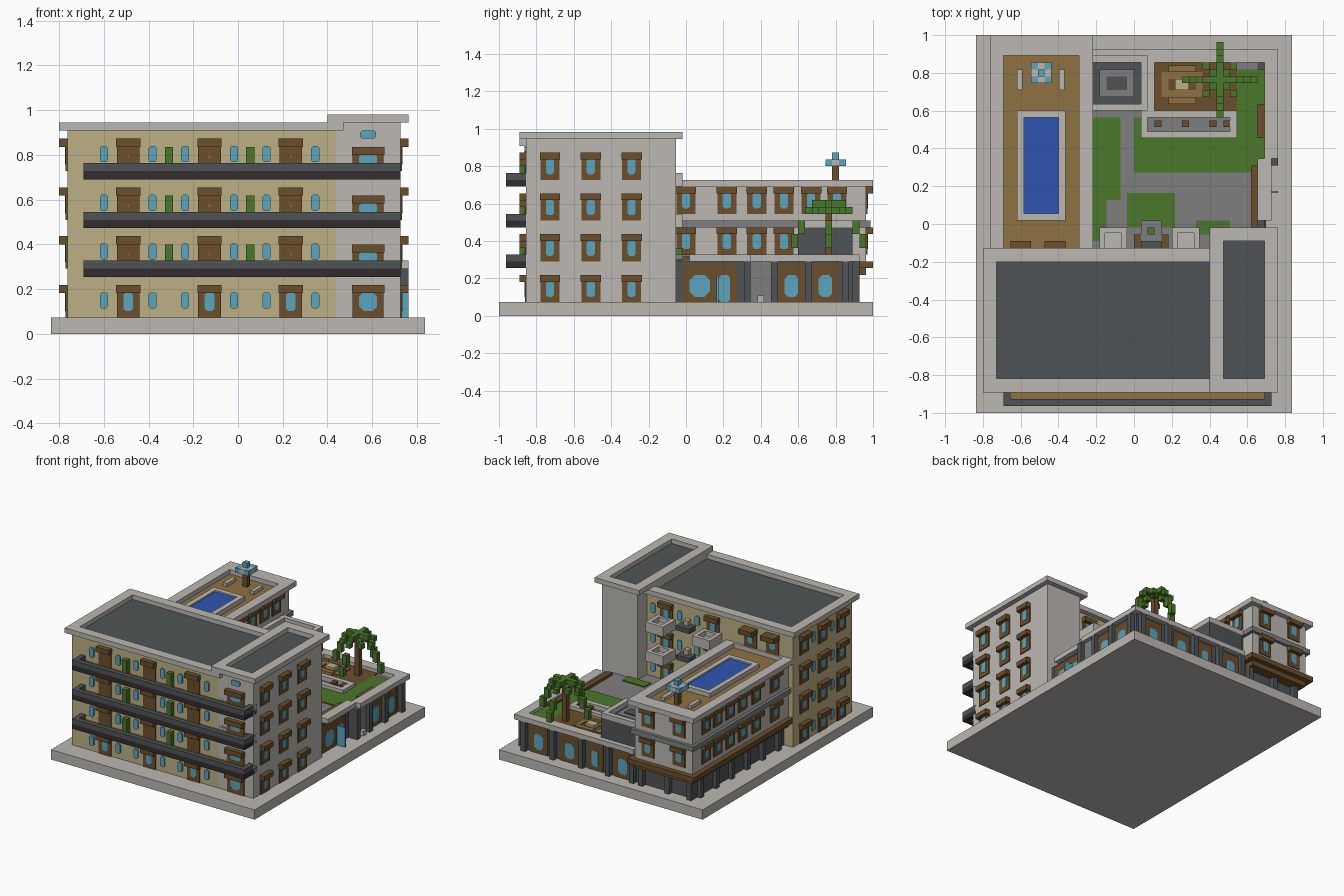
import bpy
import bmesh
from mathutils import Matrix, Vector

if "Cube" in bpy.data.objects:
    bpy.data.objects.remove(bpy.data.objects["Cube"])

UNIT = 2 / 55                      # one building block
ORIGIN = Vector((-23 * UNIT, -1, 0))
COLOURS = {"plaster": "BCB8B3", "sandstone": "BCB085", "slate": "505456", "wood": "6B4E2C",
           "deck": "8F7242", "glass": "5CA5BF", "water": "3054B2", "leaf": "4B772B",
           "paving": "7F7F7F", "charcoal": "342C2E"}


def linear(byte):
    c = byte / 255
    return c / 12.92 if c < 0.04 else ((c + 0.055) / 1.055) ** 2.4


def make_material(name, code):
    rgba = [linear(b) for b in bytes.fromhex(code)] + [1]
    mat = bpy.data.materials.new(name)
    mat.use_nodes = True
    mat.diffuse_color = rgba
    shader = next(n for n in mat.node_tree.nodes if n.type == "BSDF_PRINCIPLED")
    shader.inputs["Base Color"].default_value = rgba
    shader.inputs["Roughness"].default_value = 0.9
    return mat


materials = {name: make_material(name, code) for name, code in COLOURS.items()}
parts = {}


def mesh_for(name, mat):
    return parts.setdefault((name, mat), bmesh.new())


def box(name, mat, x0, x1, y0, y1, z0, z1):
    size = Vector((x1 - x0, y1 - y0, z1 - z0)) * UNIT
    centre = Vector((x0 + x1, y0 + y1, z0 + z1)) * UNIT / 2 + ORIGIN
    matrix = Matrix.Translation(centre) @ Matrix.Diagonal(size).to_4x4()
    bmesh.ops.create_cube(mesh_for(name, mat), size=1, matrix=matrix)


def rim(name, mat, x0, x1, y0, y1, z0, z1, t):
    """Four walls of thickness t around a rectangle."""
    box(name, mat, x0, x1, y0, y0 + t, z0, z1)
    box(name, mat, x0, x1, y1 - t, y1, z0, z1)
    box(name, mat, x0, x0 + t, y0 + t, y1 - t, z0, z1)
    box(name, mat, x1 - t, x1, y0 + t, y1 - t, z0, z1)


def on_wall(name, mat, side, plane, u0, u1, z0, z1, depth):
    """Box standing out from a wall; side is a sign and an axis."""
    end = plane + depth if side[0] == "+" else plane - depth
    a, b = sorted((plane, end))
    if side[1] == "x":
        box(name, mat, a, b, u0, u1, z0, z1)
    else:
        box(name, mat, u0, u1, a, b, z0, z1)


def pane(side, plane, u0, u1, z0, z1, depth=0.26, name="window_glass"):
    """Thin glass plate with clipped corners."""
    bm = mesh_for(name, "glass")
    c = min(u1 - u0, z1 - z0) * 0.25
    outline = [(u0 + c, z0), (u1 - c, z0), (u1, z0 + c), (u1, z1 - c),
               (u1 - c, z1), (u0 + c, z1), (u0, z1 - c), (u0, z0 + c)]
    out = depth if side[0] == "+" else -depth

    def point(u, z, w):
        p = (w, u, z) if side[1] == "x" else (u, w, z)
        return bm.verts.new(Vector(p) * UNIT + ORIGIN)

    back = [point(u, z, plane) for u, z in outline]
    front = [point(u, z, plane + out) for u, z in outline]
    bm.faces.new(front)
    bm.faces.new(back)
    for n in range(8):
        m = (n + 1) % 8
        bm.faces.new((back[n], back[m], front[m], front[n]))


def window(side, plane, u, z, width=3, height=4, glazed=True):
    on_wall("window_frames", "wood", side, plane, u + .1, u + width - .1, z, z + height - 1, .2)
    on_wall("window_lintels", "wood", side, plane, u, u + width, z + height - 1, z + height, 1)
    if glazed:
        pane(side, plane, u + .9, u + width - .9, z + .8, z + height - .9)


# Plinth, main block and corner tower
box("plinth", "plaster", 0, 46, 0, 55, 0, 2)
box("main_block", "sandstone", 2, 35, 4, 23, 2, 25)
rim("main_roof_edge", "plaster", 1, 36, 3, 24, 25, 26, 2)
box("main_roof", "slate", 3, 34, 5, 22, 25, 25.1)
box("tower", "plaster", 35, 43, 4, 26, 2, 26)
rim("tower_roof_edge", "plaster", 34, 44, 3, 27, 26, 27, 2)
box("tower_roof", "slate", 36, 42, 5, 25, 26, 26.1)

# Facades of the main block and tower, floor by floor
for floor in range(4):
    z = 2 + 6 * floor
    for x in (8, 18, 28):
        window("-y", 4, x, z, glazed=floor == 0)
        if floor:
            on_wall("door_knobs", "deck", "-y", 4, x + 1.4, x + 1.6, z + 1.6, z + 1.9, .25)
    for x in (6, 12, 16, 22, 26, 32):
        pane("-y", 4, x, x + 1, z + 1.1, z + 3.1)
    window("-y", 4, 37, z, 4, 3 if floor else 4)
    for y in (6, 12, 18):
        window("+x", 43, y, z)
        window("-x", 2, y, z)
    for y in (10, 16):
        pane("-x", 2, y, y + 1, z + 1.1, z + 3.1)
    if floor:
        # Front balcony with planting
        b = z - 1
        rim("balcony_base", "charcoal", 4, 43, 1, 5, b, b + 1, 1)
        rim("balcony_rail", "slate", 4, 43, 1, 5, b + 1, b + 2, 1)
        box("balcony_floor", "deck", 5, 42, 2, 4, b, b + 1)
        for x in (14, 24):
            box("balcony_plants", "leaf", x, x + 1, 3, 4, z, z + 3)
        # Rear doors and balconies
        for x in (18.5, 29):
            window("+y", 23, x, z)
            if floor > 1:
                box("rear_balcony_floor", "plaster", x - .5, x + 3.5, 23, 27, b, b + 1)
                rim("rear_balcony_rail", "plaster", x - .5, x + 3.5, 23, 27, b + 1, b + 2, .8)
        for x in (23, 27, 33):
            pane("+y", 23, x, x + 1, z + 1.1, z + 3.1)
        box("service_ledge", "slate", 24, 27, 23, 25, z, z + 1)
        box("service_unit", "sandstone", 25, 26, 23, 24, z + 1, z + 2)
pane("-y", 4, 38, 40, 24, 25)

# Pool wing
box("wing_ground_floor", "slate", 4, 17, 23, 52, 2, 7)
box("wing_ledge", "wood", 3, 16, 23, 54, 6, 7)
box("wing_ledge", "wood", 2, 17, 23, 55, 7, 8)
box("wing_walls", "plaster", 3, 16, 23, 54, 8, 19)
box("wing_band", "paving", 2.4, 16.6, 23, 54.6, 13, 14)
rim("wing_roof_edge", "plaster", 2, 17, 21.5, 55, 19, 20, 2)
box("wing_roof_edge", "plaster", 4, 15, 52, 53, 19, 20)
box("wing_deck", "deck", 4, 15, 23, 52, 19, 19.1)
for z in (9, 15):
    for y in (26, 32, 36.4, 40.4, 44.4, 48.2):
        window("+x", 16, y, z)
        window("-x", 3, y, z)
    for x in (4.5, 11.5):
        window("+y", 54, x, z)
for y in range(25, 52, 5):
    box("wing_pilasters", "slate", 3.2, 4, y, y + 1, 2, 6)
for x in (4, 9, 15):
    box("wing_pilasters", "slate", x, x + 1, 52, 53, 2, 6)

# Roof deck: pool, loungers, doors and parasol
rim("pool_edge", "plaster", 6, 13, 28, 44, 19, 20, 1)
box("pool_water", "water", 7, 12, 29, 43, 19, 19.7)
for x in (6, 12.1):
    box("loungers", "plaster", x, x + .8, 47, 50, 19, 19.8)
for x in (5, 10):
    window("+y", 23, x, 20)
    box("deck_door_hood", "wood", x, x + 3, 23, 25, 23, 24)
box("parasol_pole", "wood", 9, 10, 49, 50, 19, 22)
for dx in range(3):
    for dy in range(3):
        tint = "plaster" if (dx + dy) % 2 else "glass"
        box("parasol_canopy", tint, 8 + dx, 9 + dx, 48 + dy, 49 + dy, 22, 23)
box("parasol_top", "glass", 9, 10, 49, 50, 23, 24)

# Shop building with roof garden
box("shop_front", "slate", 17, 42, 23, 37, 2, 8)
box("shop_rear", "slate", 17, 43, 37, 52, 2, 8)
box("garden_paving", "paving", 17, 41, 23, 51, 8, 8.1)
box("garden_parapet", "plaster", 41, 43, 28, 37, 8, 9)
box("garden_parapet", "plaster", 42, 44, 37, 53, 8, 9)
box("garden_parapet", "plaster", 17, 42, 51, 53, 8, 9)

# Shop windows, doors and piers
for side, plane, u0, u1 in (("+x", 42, 27, 32), ("+x", 43, 41, 45), ("+x", 43, 46, 50),
                            ("+y", 52, 37, 41), ("+y", 52, 30, 34), ("+y", 52, 24.5, 28),
                            ("+y", 52, 18, 22)):
    on_wall("shop_frames", "wood", side, plane, u0, u1, 2, 7.6, .2)
    pane(side, plane, u0 + 1, u1 - 1, 2.8, 6, name="shop_glass")
on_wall("shop_frames", "wood", "+x", 42, 32, 35, 2, 7.6, .2)
box("open_glass_door", "glass", 42, 44, 32, 32.3, 2, 6)
pane("+x", 42, 32.3, 34, 2, 6, name="shop_glass")
on_wall("entrance_recess", "paving", "+x", 43, 37, 40, 2, 8, .2)
box("entrance_steps", "plaster", 43, 44, 38, 39, 2, 3)
for y in (36, 40, 45, 50.5):
    box("shop_piers", "slate", 42, 44, y, y + 1, 2, 8)
for x in (17, 22.5, 28.5, 35, 41.5):
    box("shop_piers", "slate", x, x + 1, 52, 53, 2, 8)

# Lawns, beds and path planters
for x0, x1, y0, y1 in ((17, 21, 31, 43), (17, 19, 25, 31), (23, 42, 35, 40), (38, 42, 40, 50),
                       (23, 24, 40, 43), (22, 29, 27, 32), (32, 37, 26, 28)):
    box("lawn", "leaf", x0, x1, y0, y1, 8, 8.3)
for x0, y0, y1 in ((40, 27, 36), (41, 40, 45)):
    box("garden_hedge_bed", "wood", x0, x0 + 1, y0, y1, 8, 8.7)
box("planter", "paving", 24, 27, 25, 28, 8, 9)
box("planter_shrub", "leaf", 25, 26, 26, 27, 9, 10)
for x in (23, 27):
    box("garden_seats", "wood", x, x + 1, 24, 26, 8, 9)

# Raised plant room
box("plant_room", "slate", 17, 25, 44, 52, 8, 13)
rim("plant_room_edge", "plaster", 16, 25, 44, 52, 13, 14, 1)
box("plant_room_unit", "paving", 18, 23, 46, 50, 13, 13.6)
box("plant_room_vent", "slate", 19, 22, 47, 49, 13.6, 13.8)

# Bar counter and seating terrace
rim("bar_counter", "plaster", 24, 38, 40, 44, 8, 9, 1)
for x in (26, 30, 34, 36):
    box("bar_stools", "wood", x, x + 1, 41.6, 42.6, 8, 9)
box("terrace_wall", "plaster", 25, 26, 44, 52, 8, 9)
box("terrace_floor", "wood", 26, 38, 44, 51, 8, 8.3)
box("terrace_table", "sandstone", 29, 31, 47, 48.6, 8, 9)
rim("terrace_rug", "deck", 27, 33, 46, 49.6, 8.3, 8.5, 1)
for y in (45, 49.6):
    box("terrace_benches", "deck", 28, 32, y, y + 1, 8, 9)

# Palm with drooping fronds
box("palm_trunk", "wood", 35, 36, 48, 49, 8, 16)
box("palm_fronds", "leaf", 35, 36, 48, 49, 16, 17)
for dx in (-1, 0, 1):
    for dy in (-1, 0, 1):
        if dx or dy:
            reach = 3 if dx and dy else 6
            for d in range(1, reach):
                x, y = 35 + dx * d, 48 + dy * d
                top = 17 - d * d // 5 - (reach == 3)
                box("palm_fronds", "leaf", x, x + 1, y, y + 1, top - (2 if d > 3 else 1), top)

# Turn the collected parts into objects
for (name, mat), bm in parts.items():
    bmesh.ops.recalc_face_normals(bm, faces=bm.faces)
    mesh = bpy.data.meshes.new(name)
    bm.to_mesh(mesh)
    bm.free()
    mesh.materials.append(materials[mat])
    bpy.context.scene.collection.objects.link(bpy.data.objects.new(name, mesh))
